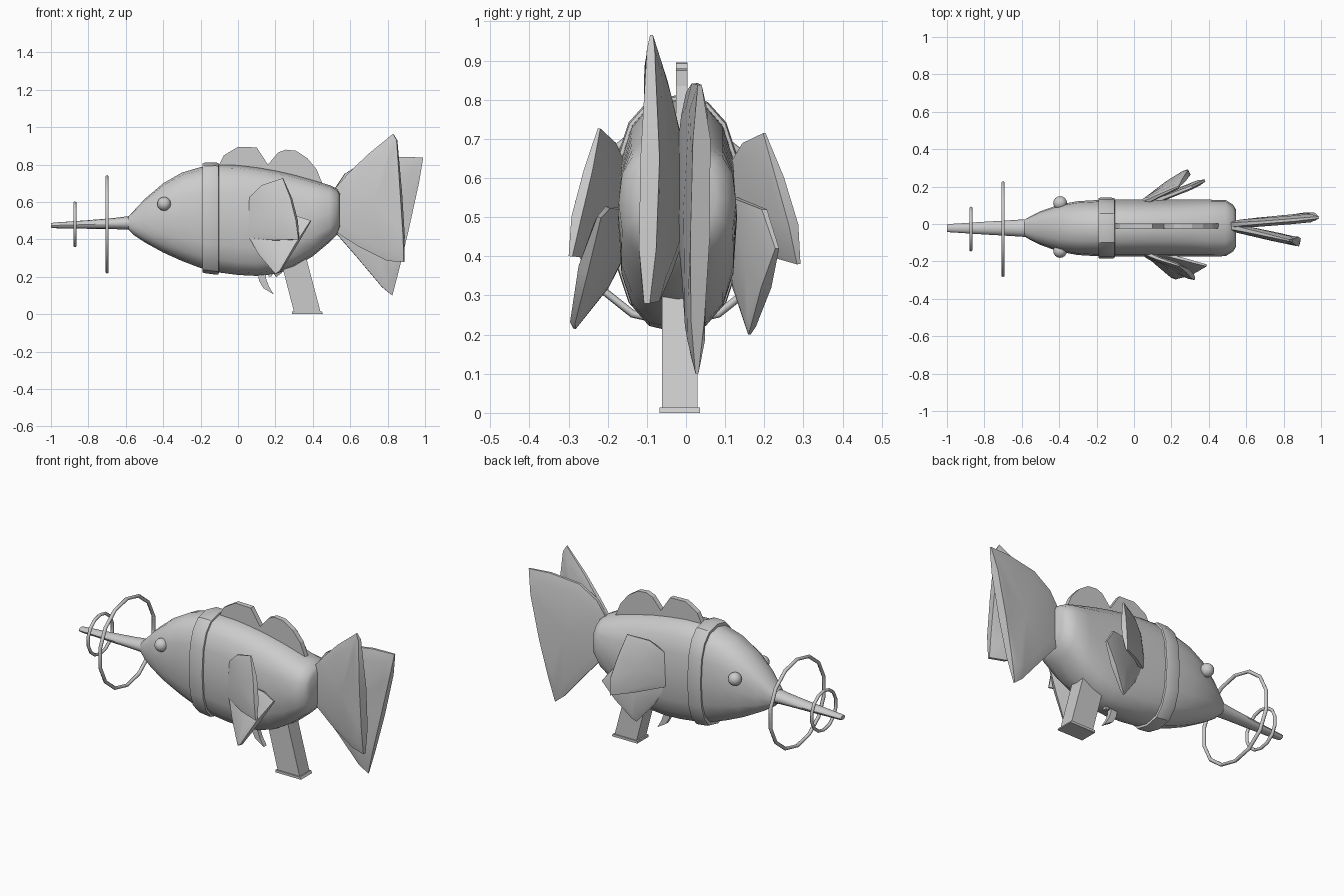
import bpy, bmesh, math
from mathutils import Vector, Matrix

CY = -0.022  # body mid plane


def finish(name, bm, angle=40, smooth=True):
    bmesh.ops.recalc_face_normals(bm, faces=bm.faces[:])
    me = bpy.data.meshes.new(name)
    bm.to_mesh(me)
    bm.free()
    ob = bpy.data.objects.new(name, me)
    bpy.context.collection.objects.link(ob)
    if smooth:
        me.shade_smooth()
        me.set_sharp_from_angle(angle=math.radians(angle))
    return ob


def loft(name, sections, n=16, p=2.6, angle=40):
    """Superellipse sections: x, z low, z high, half width."""
    bm = bmesh.new()
    rings = []
    for x, lo, hi, w in sections:
        ring = []
        for i in range(n):
            a = 2 * math.pi * i / n
            c, s = math.cos(a), math.sin(a)
            y = math.copysign(abs(c) ** (2 / p), c) * w
            z = math.copysign(abs(s) ** (2 / p), s) * (hi - lo) / 2
            ring.append(bm.verts.new((x, CY + y, (lo + hi) / 2 + z)))
        rings.append(ring)
    for a, b in zip(rings, rings[1:]):
        for i in range(n):
            j = (i + 1) % n
            bm.faces.new((a[i], a[j], b[j], b[i]))
    bm.faces.new(rings[0])
    bm.faces.new(rings[-1])
    return finish(name, bm, angle)


def prism(name, profile, y0, y1, smooth=False):
    """Side profile in x, z extruded along y."""
    bm = bmesh.new()
    f = bm.faces.new([bm.verts.new((x, y0, z)) for x, z in profile])
    ext = bmesh.ops.extrude_face_region(bm, geom=[f])
    bmesh.ops.translate(bm, vec=(0, y1 - y0, 0),
                        verts=[v for v in ext['geom'] if isinstance(v, bmesh.types.BMVert)])
    return finish(name, bm, 40, smooth)


def fin(name, pts, t):
    """Cushioned fin: outline of x, y, z, rim share of the thickness."""
    P = [Vector(p[:3]) for p in pts]
    c = sum(P, Vector()) / len(P)
    nrm = Vector()
    for a, b in zip(P, P[1:] + P[:1]):
        nrm += (a - c).cross(b - c)
    nrm.normalize()
    bm = bmesh.new()
    n = len(P)
    rim = {}
    for s in (1, -1):
        outer = [bm.verts.new(p + nrm * s * t * q[3] / 2) for p, q in zip(P, pts)]
        inner = [bm.verts.new(p.lerp(c, 0.2) + nrm * s * t * 0.45) for p in P]
        mid = bm.verts.new(c + nrm * s * t / 2)
        rim[s] = outer
        for i in range(n):
            j = (i + 1) % n
            bm.faces.new((outer[i], outer[j], inner[j], inner[i]))
            bm.faces.new((inner[i], inner[j], mid))
    for i in range(n):
        j = (i + 1) % n
        bm.faces.new((rim[1][i], rim[1][j], rim[-1][j], rim[-1][i]))
    return finish(name, bm, 35)


# Body, collar and long snout barrel
loft("body", [(-0.585, .45, .525, .045), (-0.56, .425, .55, .06), (-0.5, .385, .615, .09),
              (-0.4, .33, .70, .126), (-0.3, .285, .757, .144), (-0.2, .247, .787, .15),
              (-0.1, .223, .80, .152), (0, .21, .797, .152), (0.1, .205, .785, .152),
              (0.2, .215, .768, .152), (0.3, .25, .745, .152), (0.4, .31, .717, .152),
              (0.49, .385, .69, .15), (0.53, .425, .67, .125), (0.545, .47, .645, .10)])
loft("collar", [(-0.19, .24, .78, .145), (-0.19, .225, .805, .16), (-0.18, .22, .81, .163),
                (-0.12, .212, .812, .163), (-0.105, .212, .808, .16), (-0.1, .23, .79, .145)],
     angle=30)
loft("snout_barrel", [(-1, .463, .487, .02), (-0.985, .46, .49, .022), (-0.8, .457, .503, .034),
                      (-0.66, .455, .515, .042), (-0.54, .45, .53, .05)], n=12, p=2)

# Rings round the barrel
for name, x, R, r in (("large_ring", -0.70, 0.253, 0.010), ("small_ring", -0.872, 0.114, 0.009)):
    bm = bmesh.new()
    N, M = 14, 6
    V = []
    for i in range(N):
        a = 2 * math.pi * i / N + math.pi / 2
        row = []
        for k in range(M):
            b = 2 * math.pi * k / M
            q = R + r * math.cos(b)
            row.append(bm.verts.new((x + r * math.sin(b), -0.027 + q * math.cos(a),
                                     0.481 + q * math.sin(a))))
        V.append(row)
    for i in range(N):
        for k in range(M):
            i2, k2 = (i + 1) % N, (k + 1) % M
            bm.faces.new((V[i][k], V[i2][k], V[i2][k2], V[i][k2]))
    finish(name, bm, 65)

# Eyes
for side, s in (("right", -1), ("left", 1)):
    bm = bmesh.new()
    bmesh.ops.create_uvsphere(bm, u_segments=16, v_segments=10, radius=0.037,
                              matrix=Matrix.Translation((-0.395, CY + 0.006 + s * 0.128, 0.59)))
    finish("eye_" + side, bm, 60)

# Dorsal fin with two lobes
prism("dorsal_fin", [(-0.11, .77), (-0.10, .80), (-0.075, .85), (0, .895), (0.10, .892),
                     (0.16, .80), (0.215, .865), (0.255, .88), (0.31, .874), (0.37, .835),
                     (0.42, .775), (0.455, .69), (0.3, .70), (0.1, .74)], -0.025, 0.004)

# Two overlapping tail fins
fin("tail_fin_near", [(0.51, -0.015, .66, .5), (0.58, -0.03, .74, .4), (0.69, -0.055, .85, .3),
                      (0.83, -0.088, .965, .15), (0.85, -0.09, .93, .4), (0.872, -0.092, .65, 1),
                      (0.887, -0.098, .42, .9), (0.888, -0.10, .28, .3), (0.80, -0.075, .285, .3),
                      (0.65, -0.045, .36, .4), (0.51, -0.015, .45, .5)], 0.05)
fin("tail_fin_far", [(0.51, -0.005, .66, .5), (0.57, 0, .75, .4), (0.68, .008, .82, .3),
                     (0.86, .022, .842, .3), (0.99, .035, .838, .2), (0.965, .04, .70, .9),
                     (0.91, .036, .45, 1), (0.86, .03, .24, .7), (0.825, .028, .10, .15),
                     (0.77, .02, .145, .3), (0.64, .01, .30, .4), (0.51, -0.005, .45, .5)], 0.05)

# Paired side fins, the two sides posed slightly differently
fin("upper_side_fin_right", [(0.04, -.15, .49, .5), (0.06, -.155, .62, .5), (0.13, -.185, .69, .4),
                             (0.24, -.222, .727, .2), (0.285, -.25, .62, .7),
                             (0.315, -.28, .50, .8), (0.325, -.295, .40, .3),
                             (0.19, -.235, .395, .4), (0.05, -.16, .41, .5)], 0.035)
fin("lower_side_fin_right", [(0.05, -.15, .43, .5), (0.11, -.205, .32, .4), (0.20, -.285, .215, .2),
                             (0.225, -.29, .23, .4), (0.31, -.262, .37, .8),
                             (0.39, -.222, .50, .3), (0.31, -.20, .525, .4),
                             (0.12, -.15, .52, .5)], 0.035)
fin("upper_side_fin_left", [(0.04, .115, .49, .5), (0.06, .115, .63, .5), (0.13, .15, .69, .4),
                            (0.24, .20, .715, .2), (0.27, .24, .60, .7), (0.295, .275, .48, .8),
                            (0.29, .288, .38, .3), (0.18, .22, .40, .4),
                            (0.05, .12, .43, .5)], 0.035)
fin("lower_side_fin_left", [(0.05, .11, .43, .5), (0.11, .125, .32, .4), (0.205, .162, .20, .2),
                            (0.23, .172, .22, .4), (0.31, .205, .32, .8), (0.38, .233, .42, .3),
                            (0.31, .20, .52, .4), (0.12, .125, .55, .5)], 0.035)

# Grip with base plate
prism("grip", [(0.225, .30), (0.30, .01), (0.442, .01), (0.36, .32)], -0.061, 0.029)
prism("grip_base", [(0.29, 0), (0.455, 0), (0.448, .014), (0.29, .014)], -0.068, 0.036)

# Trigger hook and the small catch behind it
prism("trigger", [(0.105, .235), (0.112, .18), (0.135, .14), (0.19, .107), (0.165, .15),
                  (0.15, .19), (0.15, .235)], -0.032, -0.006)
prism("trigger_catch", [(0.155, .23), (0.165, .20), (0.18, .203), (0.19, .23)], -0.03, -0.008)
